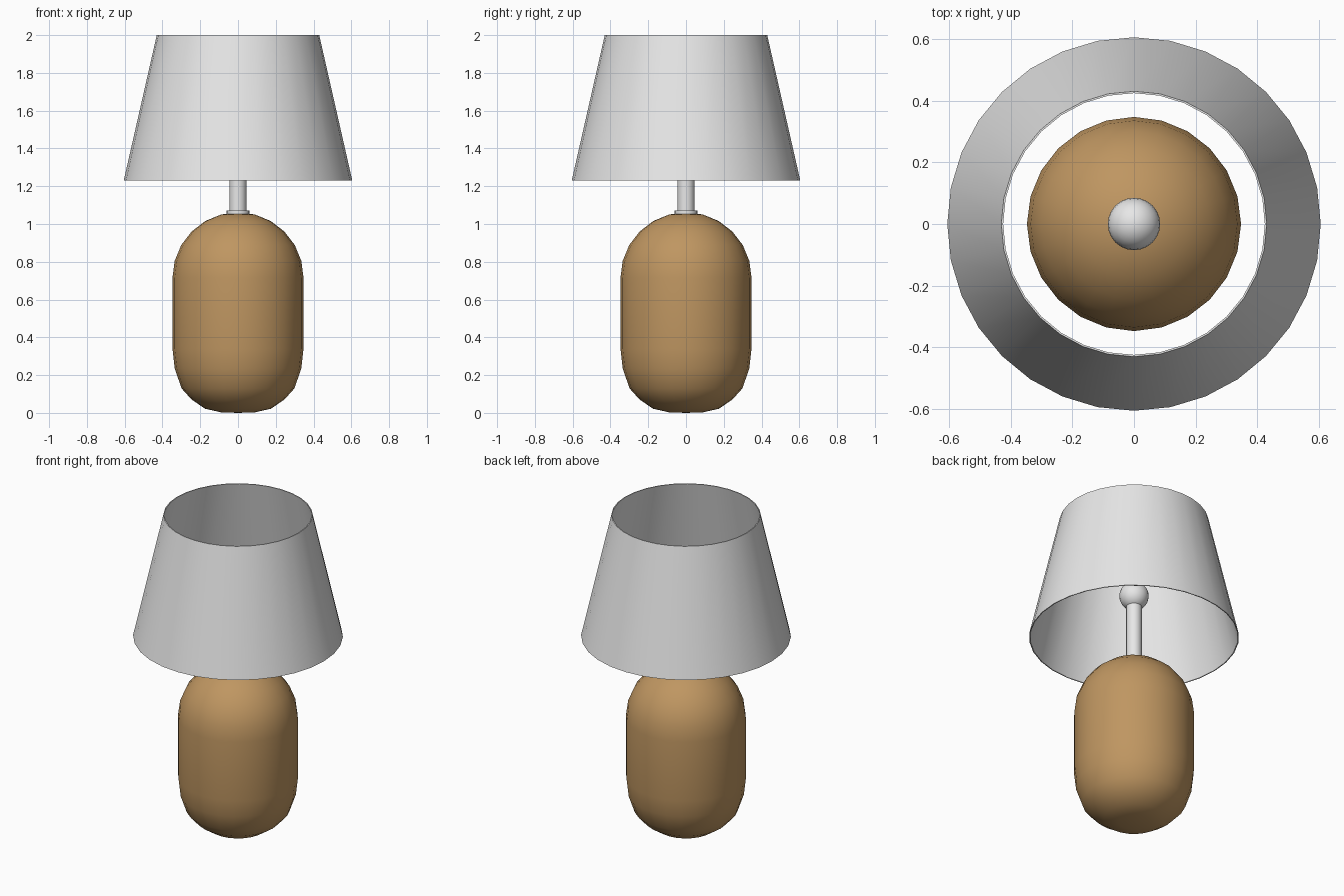
import bpy, bmesh, math

if "Cube" in bpy.data.objects:
    bpy.data.objects.remove(bpy.data.objects["Cube"])


def material(name, rgb):
    m = bpy.data.materials.new(name)
    m.diffuse_color = (*rgb, 1)
    m.use_nodes = True
    m.node_tree.nodes["Principled BSDF"].inputs["Base Color"].default_value = m.diffuse_color
    return m


tan = material("tan ceramic", (0.52, 0.305, 0.12))
white = material("off white", (0.8, 0.8, 0.8))


def lathe(name, profile, sides, mat, closed=False, angle=35):
    """Revolve (radius, z) points about the z axis."""
    bm = bmesh.new()
    rings = []
    for r, z in profile:
        if r == 0:
            rings.append([bm.verts.new((0, 0, z))] * sides)
        else:
            rings.append([bm.verts.new((r * math.cos(2 * math.pi * i / sides),
                                        r * math.sin(2 * math.pi * i / sides), z))
                          for i in range(sides)])
    pairs = list(zip(rings, rings[1:]))
    if closed:
        pairs.append((rings[-1], rings[0]))
    for a, b in pairs:
        for i in range(sides):
            j = (i + 1) % sides
            bm.faces.new(list(dict.fromkeys((a[i], a[j], b[j], b[i]))))
    bmesh.ops.recalc_face_normals(bm, faces=bm.faces)
    me = bpy.data.meshes.new(name)
    bm.to_mesh(me)
    bm.free()
    me.materials.append(mat)
    ob = bpy.data.objects.new(name, me)
    bpy.context.collection.objects.link(ob)
    bpy.context.view_layer.objects.active = ob
    ob.select_set(True)
    bpy.ops.object.shade_smooth_by_angle(angle=math.radians(angle))
    ob.select_set(False)
    return ob


# Rounded body: flattened bottom, hemispherical top
R = 0.347
body = [(0, 0), (0.09, 0.003), (0.174, 0.022), (0.245, 0.07), (0.299, 0.13), (0.335, 0.235), (R, 0.34)]
body += [(R * math.cos(math.radians(a)), 0.715 + R * math.sin(math.radians(a))) for a in range(0, 90, 15)]
body += [(0, 1.062)]
lathe("lamp_body", body, 24, tan)

# Collar and neck
lathe("collar", [(0, 1.04), (0.06, 1.04), (0.06, 1.072), (0, 1.072)], 24, white)
lathe("neck", [(0, 1.05), (0.045, 1.05), (0.045, 1.45), (0, 1.45)], 24, white)

# Round bulb
bulb = [(0.085 * math.sin(math.pi * k / 12), 1.505 - 0.085 * math.cos(math.pi * k / 12)) for k in range(1, 12)]
lathe("bulb", [(0, 1.42)] + bulb + [(0, 1.59)], 24, white)

# Thin open conical shade
lathe("lampshade", [(0.605, 1.23), (0.43, 2.0), (0.424, 2.0), (0.599, 1.23)], 32, white, closed=True)
